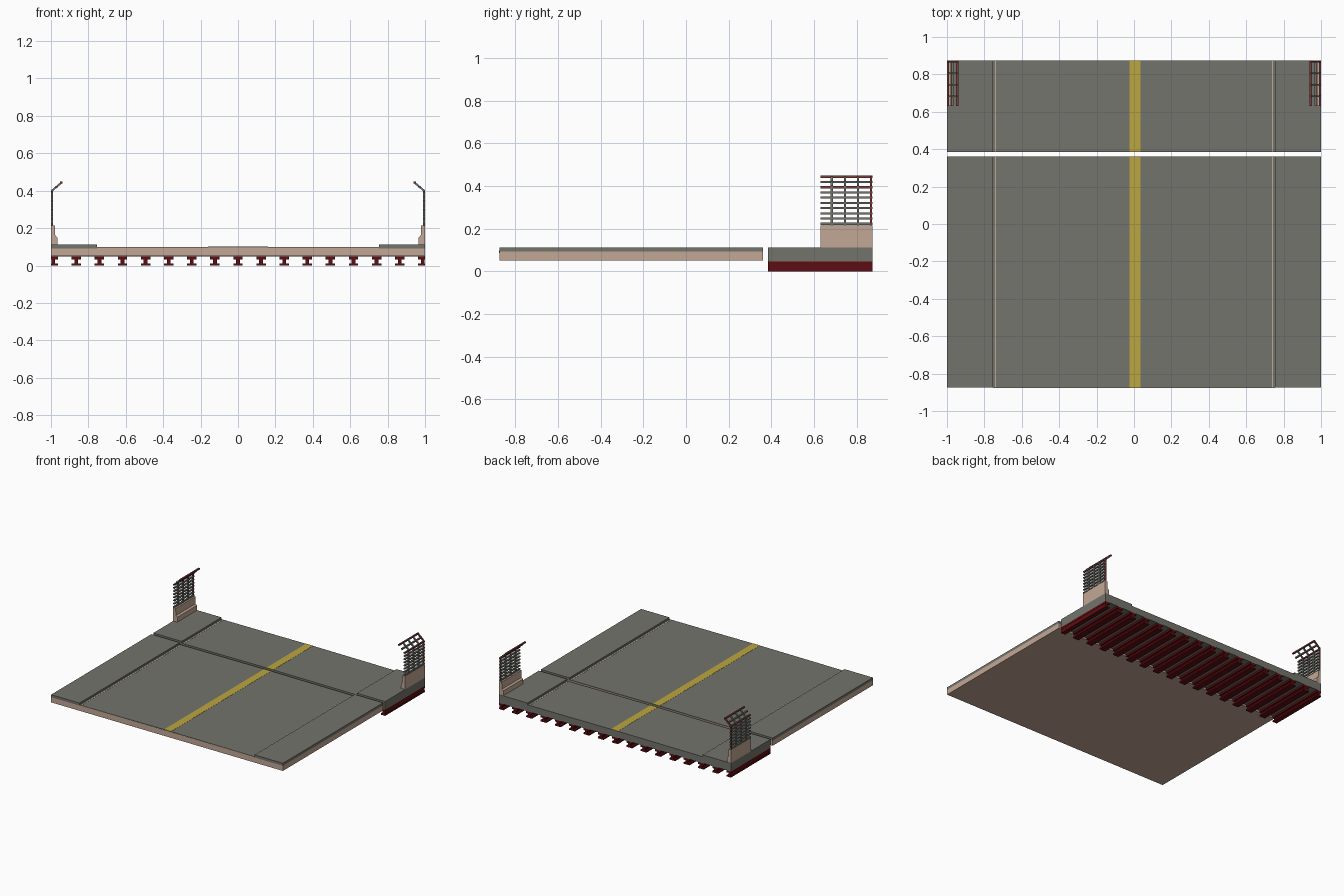
import bpy
import bmesh

cube = bpy.data.objects.get("Cube")
if cube:
    bpy.data.objects.remove(cube, do_unlink=True)


def material(name, rgb):
    m = bpy.data.materials.new(name)
    m.use_nodes = True
    m.diffuse_color = (*rgb, 1)
    m.node_tree.nodes["Principled BSDF"].inputs["Base Color"].default_value = (*rgb, 1)
    return m


GREY = material("asphalt grey", (0.17, 0.175, 0.15))
TAN = material("concrete tan", (0.54, 0.39, 0.30))
RED = material("girder dark red", (0.11, 0.004, 0.006))
YELLOW = material("line yellow", (0.50, 0.38, 0.05))
RUST = material("rail rust", (0.20, 0.045, 0.045))


def extrude(name, profile, y0, y1, mat):
    """Sweep a closed x-z profile along y."""
    bm = bmesh.new()
    face = bm.faces.new([bm.verts.new((x, y0, z)) for x, z in profile])
    new = bmesh.ops.extrude_face_region(bm, geom=[face])["geom"]
    verts = [v for v in new if isinstance(v, bmesh.types.BMVert)]
    bmesh.ops.translate(bm, verts=verts, vec=(0, y1 - y0, 0))
    bmesh.ops.recalc_face_normals(bm, faces=bm.faces)
    mesh = bpy.data.meshes.new(name)
    bm.to_mesh(mesh)
    bm.free()
    mesh.materials.append(mat)
    ob = bpy.data.objects.new(name, mesh)
    bpy.context.collection.objects.link(ob)
    return ob


def box(name, x0, x1, y0, y1, z0, z1, mat):
    return extrude(name, [(x0, z0), (x1, z0), (x1, z1), (x0, z1)], y0, y1, mat)


CURB, EDGE, CROWN, WALK = 0.755, 0.098, 0.101, 0.112


def roadway(name, y0, y1, base, z0, z1):
    """Slab, crowned road surface, raised sidewalks and painted centre line."""
    box(name + "_slab", -1, 1, y0, y1, z0, z1, base)
    extrude(name + "_road", [(-CURB, z1), (CURB, z1), (CURB, EDGE),
                             (0, CROWN), (-CURB, EDGE)], y0, y1, GREY)
    for side, s in (("left", 1), ("right", -1)):
        a, b = sorted((s * CURB, s))
        box(f"{name}_sidewalk_{side}", a, b, y0, y1, z1, WALK, GREY)
        a, b = sorted((s * 0.738, s * 0.744))
        box(f"{name}_gutter_{side}", a, b, y0, y1, EDGE - 0.002, EDGE + 0.001, TAN)
    box(name + "_centre_line", -0.025, 0.035, y0, y1, CROWN - 0.002, CROWN + 0.001, YELLOW)


roadway("approach", -0.875, 0.36, TAN, 0.052, 0.092)
roadway("bridge", 0.385, 0.875, GREY, 0.047, 0.092)

# Concrete facing visible below the road surface at the front end
box("approach_end_facing", -CURB, CURB, -0.876, -0.874, 0.085, 0.097, TAN)

# I-beam girders under the bridge deck, the outer pair trimmed to the deck edge
half = [(0.025, 0), (0.025, 0.011), (0.010, 0.011), (0.010, 0.032), (0.025, 0.032), (0.025, 0.047)]
outline = half + [(-x, z) for x, z in reversed(half)]
for i in range(17):
    cx = (i - 8) * 0.1235
    prof = [(max(-1, min(1, cx + x)), z) for x, z in outline]
    extrude(f"girder_{i + 1}", prof, 0.385, 0.875, RED)

# Stepped parapets carrying safety fences that lean inward at the top
Y0, Y1 = 0.63, 0.873
R = 0.005
for side, s in (("left", 1), ("right", -1)):
    extrude("parapet_" + side, [(s * x, z) for x, z in (
        (1, WALK), (0.965, WALK), (0.965, 0.15), (0.977, 0.16),
        (0.979, 0.215), (1, 0.215))], Y0, Y1, TAN)

    post = [(1, 0.21), (1, 0.402), (0.945, 0.449),
            (0.939, 0.441), (0.989, 0.398), (0.989, 0.21)]
    for j in range(4):
        y = 0.683 + j * 0.0615
        extrude(f"fence_post_{side}_{j + 1}", [(s * x, z) for x, z in post],
                y - R, y + R, RUST if j == 3 else GREY)

    for k in range(10):
        z = 0.223 + k * 0.0245
        x = s * (0.994 - max(0, z - 0.397) * 1.06)
        box(f"fence_rail_{side}_{k + 1}", x - R - 0.001, x + R + 0.001, Y0, Y1,
            z - R, z + R, RUST if k in (7, 9) else GREY)
